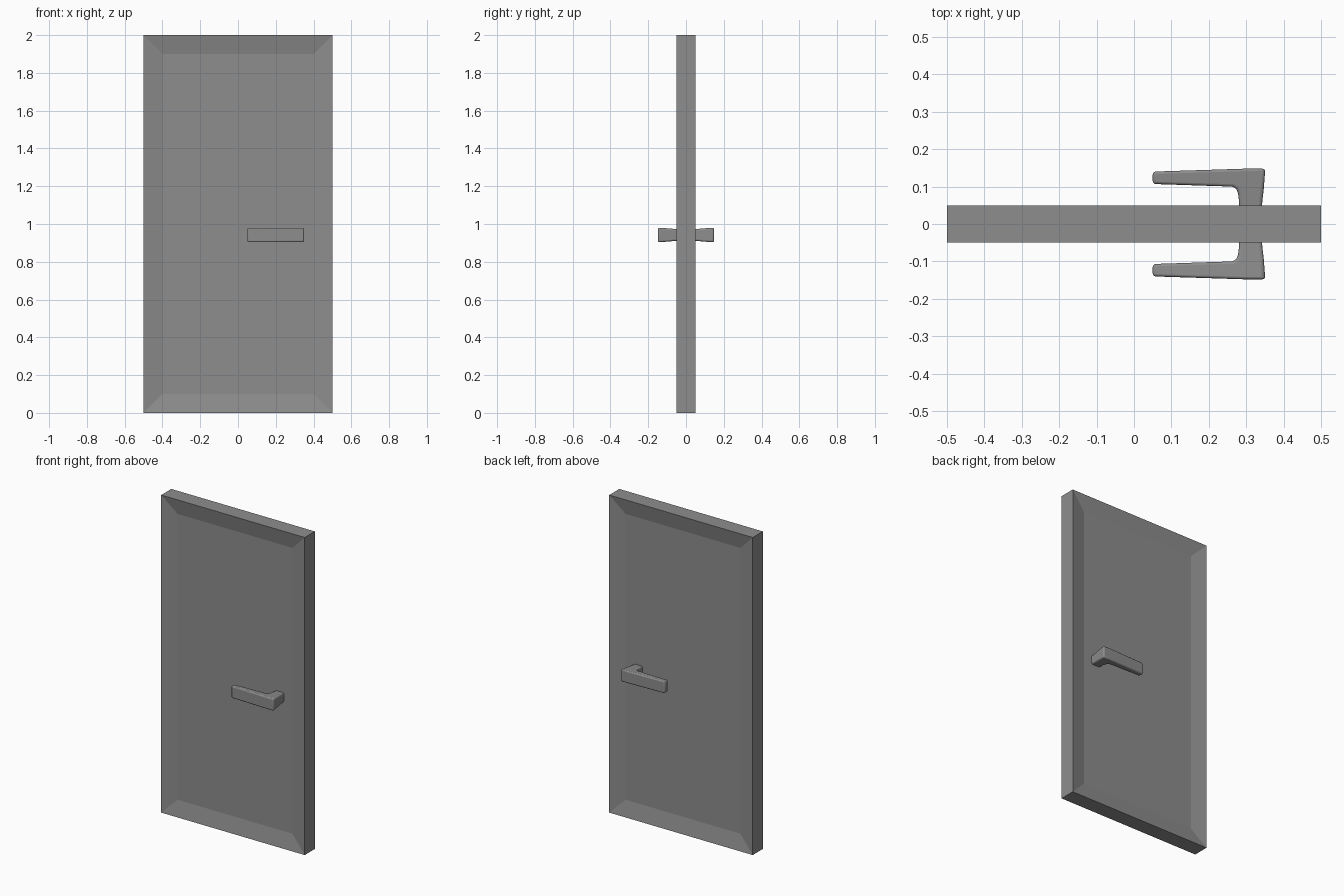
import bpy, bmesh
from math import radians

if "Cube" in bpy.data.objects:
    bpy.data.objects.remove(bpy.data.objects["Cube"])

grey = bpy.data.materials.new("dark_grey")
grey.diffuse_color = (0.267, 0.267, 0.267, 1)
grey.use_nodes = True
grey.node_tree.nodes["Principled BSDF"].inputs["Base Color"].default_value = grey.diffuse_color


def make_object(name, bm):
    bmesh.ops.recalc_face_normals(bm, faces=bm.faces[:])
    mesh = bpy.data.meshes.new(name)
    bm.to_mesh(mesh)
    bm.free()
    mesh.materials.append(grey)
    obj = bpy.data.objects.new(name, mesh)
    bpy.context.collection.objects.link(obj)
    return obj


# Door slab with a sloping recess on the front and back
bm = bmesh.new()
bmesh.ops.create_cube(bm, size=1)
bmesh.ops.scale(bm, vec=(1, 0.1, 2), verts=bm.verts)
bmesh.ops.translate(bm, vec=(0, 0, 1), verts=bm.verts)
bm.normal_update()
big = [f for f in bm.faces if abs(f.normal.y) > 0.9]
bmesh.ops.inset_individual(bm, faces=big, thickness=0.1, depth=-0.02,
                           use_even_offset=True)
make_object("door_slab", bm)

# Lever handle: rectangular sections swept from the neck round to the arm tip
# Each section is (inner x, inner y, outer x, outer y)
sections = [
    (0.282, 0.020, 0.341, 0.020),
    (0.281, 0.060, 0.343, 0.060),
    (0.278, 0.083, 0.347, 0.095),
    (0.273, 0.094, 0.351, 0.148),
    (0.263, 0.100, 0.300, 0.148),
    (0.050, 0.107, 0.050, 0.140),
]
MID_Z = 0.942


def half_height(y):
    return 0.029 + 0.0095 * min(1, max(0, (y - 0.03) / 0.105))


bm = bmesh.new()
rings = []
for ix, iy, ox, oy in sections:
    hi, ho = half_height(iy), half_height(oy)
    rings.append([bm.verts.new(p) for p in (
        (ix, iy, MID_Z - hi), (ox, oy, MID_Z - ho),
        (ox, oy, MID_Z + ho), (ix, iy, MID_Z + hi))])
for a, b in zip(rings, rings[1:]):
    for i in range(4):
        j = (i + 1) % 4
        bm.faces.new((a[i], a[j], b[j], b[i]))
bm.faces.new(rings[0])
bm.faces.new(rings[-1])
handle = make_object("lever_handles", bm)

# Round the edges and repeat the handle on the other side
bevel = handle.modifiers.new("round_edges", 'BEVEL')
bevel.width = 0.008
bevel.segments = 3
bevel.limit_method = 'ANGLE'
bevel.angle_limit = radians(40)
bevel.use_clamp_overlap = False
mirror = handle.modifiers.new("both_sides", 'MIRROR')
mirror.use_axis = (False, True, False)
mirror.use_mirror_merge = False

bpy.context.view_layer.objects.active = handle
handle.select_set(True)
bpy.ops.object.shade_smooth_by_angle(angle=radians(40))
